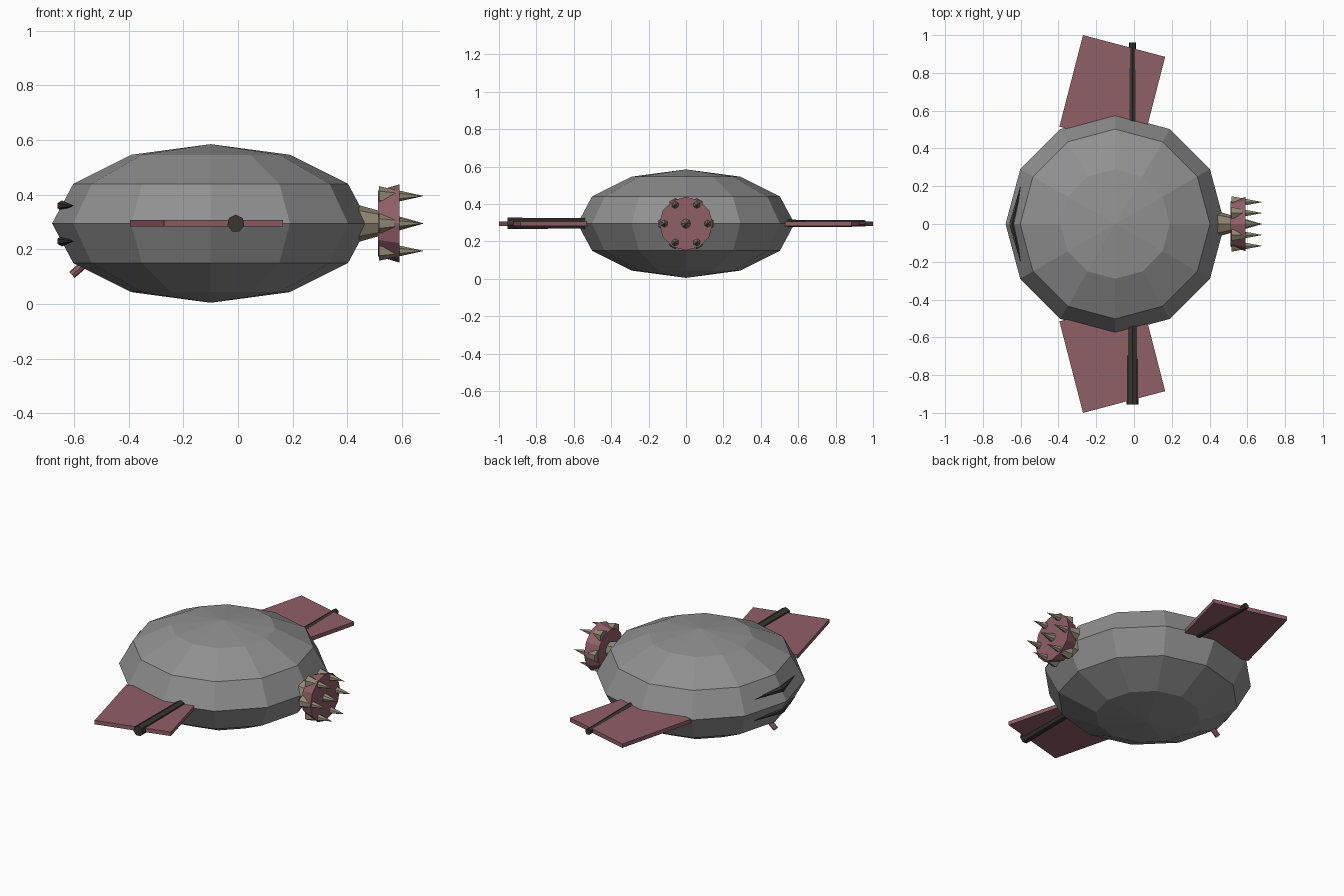
import bpy, bmesh, math
from mathutils import Vector, Matrix

default = bpy.data.objects.get("Cube")
if default:
    bpy.data.objects.remove(default, do_unlink=True)


def material(name, rgb):
    m = bpy.data.materials.new(name)
    m.use_nodes = True
    m.diffuse_color = (*rgb, 1)
    m.node_tree.nodes["Principled BSDF"].inputs["Base Color"].default_value = (*rgb, 1)
    return m


GREY = material("shell grey", (0.28, 0.28, 0.28))
PINK = material("dusty pink", (0.28, 0.115, 0.135))
TAN = material("horn tan", (0.29, 0.25, 0.18))
DARK = material("dark brown", (0.042, 0.036, 0.03))


def finish(name, bm, mat):
    bmesh.ops.recalc_face_normals(bm, faces=bm.faces)
    mesh = bpy.data.meshes.new(name)
    bm.to_mesh(mesh)
    bm.free()
    mesh.materials.append(mat)
    obj = bpy.data.objects.new(name, mesh)
    bpy.context.collection.objects.link(obj)
    return obj


def cone(name, start, end, r1, r2, sides, mat):
    """Tapered cylinder between two points."""
    a, b = Vector(start), Vector(end)
    axis = b - a
    turn = axis.to_track_quat("Z", "Y").to_matrix().to_4x4()
    bm = bmesh.new()
    bmesh.ops.create_cone(bm, cap_ends=True, segments=sides, radius1=r1, radius2=r2,
                          depth=axis.length, matrix=Matrix.Translation((a + b) / 2) @ turn)
    bmesh.ops.remove_doubles(bm, verts=bm.verts, dist=0.0001)
    return finish(name, bm, mat)


MID = 0.295

# Flattened low-poly shell
bm = bmesh.new()
bmesh.ops.create_uvsphere(bm, u_segments=12, v_segments=6, radius=0.58,
                          matrix=Matrix.Translation((-0.1, 0, MID)) @ Matrix.Diagonal((1, 1, 0.5, 1)))
finish("body", bm, GREY)

# Slanted side fins, mirrored across y
for side, label in ((1, "back"), (-1, "front")):
    outline = [(-0.27, 1.0), (0.165, 0.885), (0.04, 0.4), (-0.395, 0.515)]
    bm = bmesh.new()
    base = bm.faces.new([bm.verts.new((x, side * y, MID - 0.012)) for x, y in outline])
    ext = bmesh.ops.extrude_face_region(bm, geom=[base])
    top = [v for v in ext["geom"] if isinstance(v, bmesh.types.BMVert)]
    bmesh.ops.translate(bm, verts=top, vec=(0, 0, 0.024))
    finish(label + "_fin", bm, PINK)

# Tapered rod running through both fins
cone("fin_rod", (-0.008, -0.955, MID), (-0.008, 0.96, MID), 0.032, 0.018, 7, DARK)

# Tail horn, club disc and its ring of spikes
cone("tail_horn", (0.35, 0, MID), (0.68, 0, MID), 0.093, 0, 8, TAN)
cone("tail_disc", (0.512, 0, MID), (0.59, 0, MID), 0.12, 0.143, 12, PINK)
for i in range(6):
    t = i * math.tau / 6
    y, z = 0.116 * math.cos(t), MID + 0.116 * math.sin(t)
    cone(f"tail_spike_{i + 1}", (0.515, y, z), (0.68, y, z), 0.036, 0, 6, TAN)

# Slit eyes, each a pair of thin cones meeting at the nose line
for z, label in ((MID + 0.065, "upper"), (MID - 0.065, "lower")):
    for side in (1, -1):
        cone(f"{label}_slit_{'back' if side > 0 else 'front'}",
             (-0.644, 0, z), (-0.6, side * 0.205, z), 0.019, 0, 6, DARK)

# Small peg under the nose
cone("nose_peg", (-0.607, 0, 0.107), (-0.5, 0, 0.2), 0.015, 0.015, 8, PINK)
